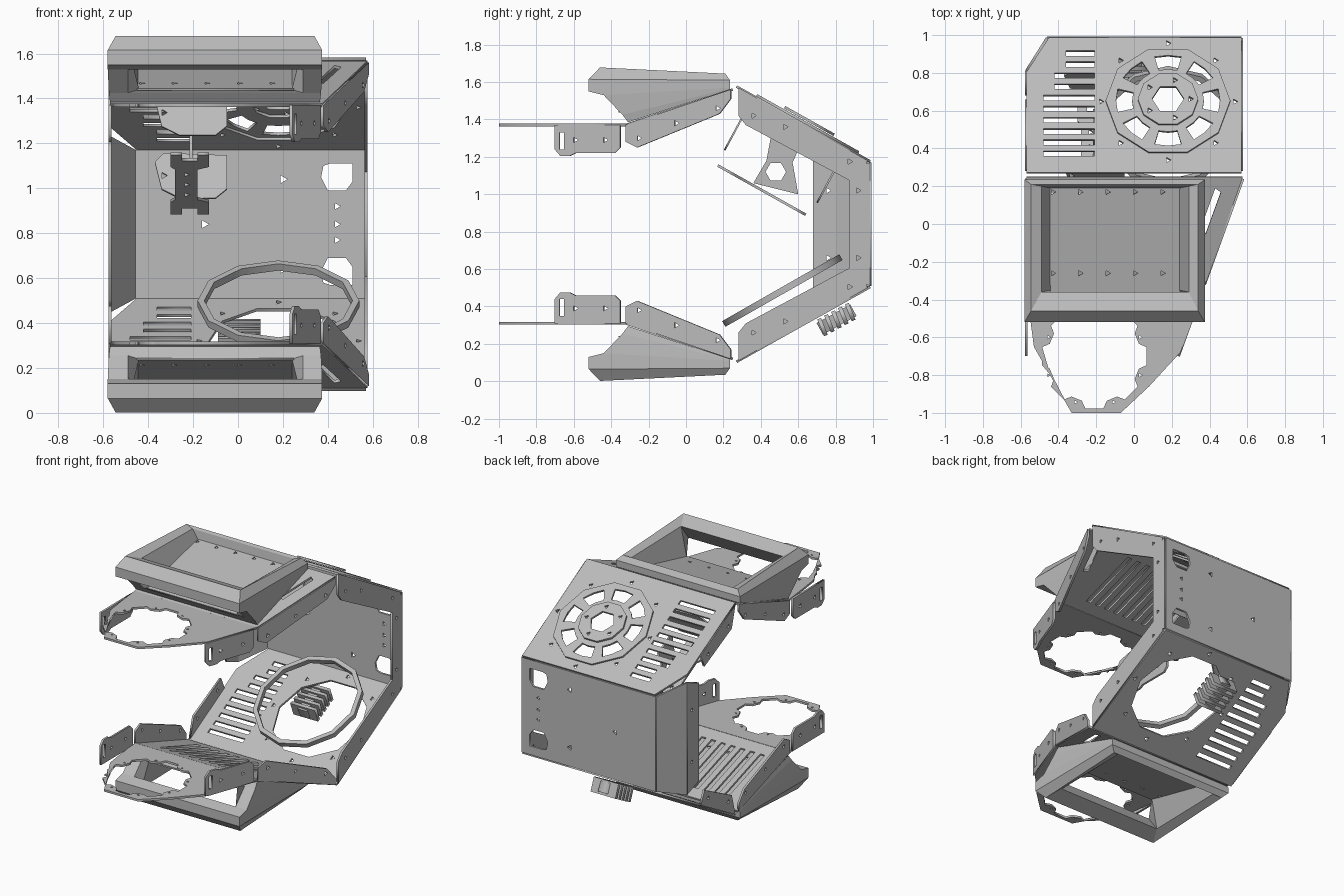
import bpy, bmesh
from math import sin, cos, pi, radians
from mathutils import Matrix, Vector

cube = bpy.data.objects.get("Cube")
if cube:
    bpy.data.objects.remove(cube)

steel = bpy.data.materials.new("grey steel")
steel.use_nodes = True
grey = (.5, .5, .5, 1)
steel.diffuse_color = grey
steel.node_tree.nodes["Principled BSDF"].inputs["Base Color"].default_value = grey

MID = Matrix.Identity(4)
FLIP = Matrix.Translation((0, 0, 1.68)) @ Matrix.Scale(-1, 4, (0, 0, 1))
SQUASH = .87            # plan foreshortening on the sloped panels


def finish(name, mesh, place):
    mesh.transform(place)
    bm = bmesh.new()
    bm.from_mesh(mesh)
    bmesh.ops.remove_doubles(bm, verts=bm.verts, dist=.0002)
    bmesh.ops.recalc_face_normals(bm, faces=bm.faces)
    bm.to_mesh(mesh)
    bm.free()
    mesh.materials.clear()
    mesh.materials.append(steel)
    obj = bpy.data.objects.new(name, mesh)
    bpy.context.collection.objects.link(obj)
    return obj


def plate(name, outline, holes, origin, u, v, flip=MID, thick=.014):
    """Sheet cut from a 2D outline with holes, laid on the plane origin + a*u + b*v."""
    curve = bpy.data.curves.new(name, "CURVE")
    curve.dimensions = "2D"
    curve.fill_mode = "BOTH"
    curve.extrude = thick / 2
    for loop in [outline] + holes:
        spline = curve.splines.new("POLY")
        spline.points.add(len(loop) - 1)
        for point, (a, b) in zip(spline.points, loop):
            point.co = (a, b, 0, 1)
        spline.use_cyclic_u = True
    temp = bpy.data.objects.new("temp", curve)
    mesh = bpy.data.meshes.new_from_object(temp)
    bpy.data.objects.remove(temp)
    u, v = Vector(u), Vector(v)
    n = u.cross(v).normalized()
    basis = Matrix((u, v, n)).transposed().to_4x4()
    return finish(name, mesh, flip @ Matrix.Translation(origin) @ basis)


def ring(x, y, r, n=10, squash=1, turn=0):
    return [(x + r * cos(turn + 2 * pi * i / n), y + squash * r * sin(turn + 2 * pi * i / n))
            for i in range(n)]


def dot(x, y, r=.016):
    return ring(x, y, r, 3)


def box(x0, x1, y0, y1):
    return [(x0, y0), (x1, y0), (x1, y1), (x0, y1)]


def sector(x, y, r0, r1, mid, half, squash):
    steps = (-half, 0, half)
    arc = [(r1, mid + s) for s in steps] + [(r0, mid - s) for s in steps]
    return [(x + r * cos(a), y + squash * r * sin(a)) for r, a in arc]


X, Y, Z = (1, 0, 0), (0, 1, 0), (0, 0, 1)
SLANT = (.363, 1, 0)                # right edge narrowing toward the front
SLANT_AT = (.49, 0, 0)
LEFT, RIGHT = (-.57, 0, 0), (.57, 0, 0)
FAN = (.18, .645)


def back_slope(lift=0):
    return dict(origin=(0, .28 + lift * .49, 1.57 + lift * SQUASH), u=X, v=(0, 1, -.56))


def on_slope(points):
    return [(x, y - .28) for x, y in points]


# Back wall with corner bend and edge flanges
windows = [[(.38, z + s * .05), (.41, z + s * .06), (.51, z + s * .06), (.51, z - s * .02),
            (.48, z - s * .06), (.4, z - s * .06), (.37, z)] for z, s in ((1.05, 1), (.63, -1))]
dots = [dot(.44, z) for z in (.77, .84, .92)] + [dot(.2, 1.04, .02), dot(.2, .64, .02), dot(-.15, .84, .02)]
plate("back_wall", box(-.46, .57, .51, 1.17), windows + dots, (0, .985, 0), X, Z)
plate("back_corner_bend", [(-.57, .45), (-.46, .51), (-.46, 1.17), (-.57, 1.23)], [],
      (0, .985 + .46 * 1.59, 0), (1, 1.59, 0), Z)
plate("back_left_lip", [(.68, .5), (.81, .45), (.81, 1.23), (.68, 1.18)],
      [dot(.76, 1.02), dot(.76, .66)], LEFT, Y, Z)
plate("back_right_flange", [(.875, .55), (.985, .51), (.985, 1.17), (.875, 1.13)],
      [dot(.92, 1.02), dot(.92, .66)], RIGHT, Y, Z)


def pod(name, flip):
    """Hollow hood: rings of four corners joined into walls, open on top and in front."""
    rows = [(-.57, .365, -.31, .23, 1.385, 1.56),
            (-.575, .37, -.34, .235, 1.425, 1.565),
            (-.58, .375, -.44, .235, 1.53, 1.57),
            (-.58, .375, -.52, .235, 1.55, 1.58),
            (-.58, .375, -.52, .235, 1.615, 1.61),
            (-.545, .34, -.46, .21, 1.678, 1.645),
            (-.49, .29, -.36, .2, 1.64, 1.63),
            (-.44, .24, -.35, .19, 1.44, 1.57)]
    bm = bmesh.new()
    rings = []
    for x0, x1, yf, yb, zf, zb in rows:
        rings.append([bm.verts.new(p) for p in
                      ((x0, yf, zf), (x1, yf, zf), (x1, yb, zb), (x0, yb, zb))])
    for row, (low, high) in enumerate(zip(rings, rings[1:])):
        for i in range(4):
            if i or row not in (1, 6):
                j = (i + 1) % 4
                bm.faces.new((low[i], low[j], high[j], high[i]))
    # Front opening with its jambs
    sill, brow, lip, floor = rings[1], rings[2], rings[6], rings[7]
    jamb = []
    for side, x in enumerate((-.49, .29)):
        low = bm.verts.new((x, sill[0].co.y, sill[0].co.z))
        high = bm.verts.new((x, brow[0].co.y, brow[0].co.z))
        bm.faces.new((sill[side], low, high, brow[side]))
        bm.faces.new((low, high, lip[side], floor[side]))
        jamb.append((low, high))
    bm.faces.new((jamb[0][1], jamb[1][1], lip[1], lip[0]))
    bm.faces.new((jamb[0][0], jamb[1][0], floor[1], floor[0]))
    mesh = bpy.data.meshes.new(name)
    bm.to_mesh(mesh)
    bm.free()
    finish(name, mesh, flip)


# Upper half and its mirrored lower half
for half, flip in (("upper", MID), ("lower", FLIP)):
    # Sloped rear panel with vents and fan hole
    vents = []
    for i in range(10):
        start = -.48 if i < 6 else -.42 if i < 8 else -.36
        y = .37 + i * .059
        vents.append(box(start, -.21, y - .014, y + .014))
    bolts = [dot(x, y) for x, y in ring(*FAN, .355, 8, SQUASH)]
    cuts = vents + bolts + [ring(*FAN, .31, 10, SQUASH)]
    outline = [(-.57, .27), (.57, .27), (.57, .985), (-.45, .985), (-.57, .8)]
    plate(half + "_rear_panel", on_slope(outline), [on_slope(c) for c in cuts], flip=flip, **back_slope())
    rear_flange = [(.28, 1.57), (.97, 1.18), (.93, 1.06), (.9, 1.06), (.32, 1.37), (.28, 1.42)]
    plate(half + "_rear_right_flange", rear_flange,
          [dot(.36, 1.42), dot(.53, 1.36), dot(.875, 1.175)], RIGHT, Y, Z, flip)
    plate(half + "_rear_left_flange", [(.28, 1.57), (.66, 1.36), (.62, 1.27), (.32, 1.42)],
          [dot(.36, 1.45), dot(.58, 1.34)], LEFT, Y, Z, flip)

    # Sloped front panel with long vents
    slots = [box(-.44 + i * .075, -.405 + i * .075, -.24, .17) for i in range(9)]
    slots.append([(.35, -.03), (.38, -.05), (.46, .17), (.43, .19)])
    plate(half + "_front_panel", [(-.57, .25), (.575, .25), (.375, -.32), (-.57, -.32)], slots,
          (0, 0, 1.477), X, (0, 1, .333), flip)
    side = [(.24, 1.56), (-.32, 1.37), (-.32, 1.28), (-.26, 1.25), (.18, 1.43), (.24, 1.51)]
    tab = [(-.35, 1.37), (-.7, 1.37), (-.7, 1.24), (-.67, 1.205), (-.62, 1.205), (-.59, 1.22),
           (-.38, 1.22), (-.35, 1.25)]
    for edge, at, along in (("left", LEFT, Y), ("right", SLANT_AT, SLANT)):
        plate(half + "_front_flange_" + edge, side,
              [dot(-.25, 1.3), dot(-.05, 1.38), dot(.17, 1.46)], at, along, Z, flip)
        plate(half + "_tab_" + edge, tab,
              [box(-.675, -.65, 1.24, 1.33), dot(-.59, 1.29), dot(-.43, 1.29)], at, along, Z, flip)

    # Nose plate with scalloped opening
    cx, cy = -.21, -.7
    scallop, pins = [], []
    for i in range(8):
        a = radians(22.5 + 45 * i)
        for r, d in ((.28, -.22), (.245, -.12), (.245, .12), (.28, .22)):
            scallop.append((cx + r * cos(a + d), cy + r * sin(a + d)))
        pins.append(dot(cx + .263 * cos(a), cy + .263 * sin(a), .011))
    nose = [(-.57, -.32), (.375, -.32), (.245, -.68), (.08, -.86), (-.07, -1), (-.33, -1),
            (-.53, -.65), (-.55, -.5)]
    plate(half + "_nose_plate", nose, [scallop] + pins, (0, 0, 1.37), X, Y, flip)

    # Hood and its floor
    pod(half + "_hood", flip)
    plate(half + "_hood_floor", box(-.45, .25, -.36, .2),
          [dot(-.43 + i * .145, y) for i in range(5) for y in (.17, -.26)],
          (0, 0, 1.525), X, (0, 1, .236), flip, .008)

# Fan grille and hub on the upper rear panel
wedges = [sector(*FAN, .19, .275, i * pi / 4, .26, SQUASH) for i in range(8)]
plate("fan_grille", on_slope(ring(*FAN, .33, 10, SQUASH)),
      [on_slope(w) for w in wedges + [ring(*FAN, .12, 10, SQUASH)]], **back_slope(.012))
plate("fan_hub", on_slope(ring(*FAN, .16, 10, SQUASH)),
      [on_slope(ring(*FAN, .085, 6, SQUASH))]
      + [on_slope(dot(x, y)) for x, y in ring(*FAN, .12, 5, SQUASH)], **back_slope(.03))

# Loose fan ring above the lower rear panel
plate("fan_ring", ring(.18, 0, .36, 12, SQUASH), [ring(.18, 0, .33, 12, SQUASH)],
      (0, .515, .485), X, (0, 1, .57), thick=.035)

# Inner hanging bracket: web, hooked base and end lugs
plate("bracket_web", [(.46, 1.34), (.61, 1.26), (.57, 1.17), (.6, 1.0), (.36, 1.06), (.43, 1.18)],
      [ring(.48, 1.12, .055, 6)], (-.21, 0, 0), Y, Z)
hook = [(-.3, -.235), (-.25, -.235), (-.25, -.19), (-.18, -.19), (-.18, -.235), (-.13, -.235),
        (-.13, -.14), (-.18, -.12), (-.18, .12), (-.13, .14), (-.13, .235), (-.18, .235),
        (-.18, .19), (-.25, .19), (-.25, .235), (-.3, .235), (-.3, .14), (-.28, .12),
        (-.28, -.12), (-.3, -.14)]
plate("bracket_base", hook, [dot(-.23, y) for y in (-.08, 0, .08)],
      (0, .405, 1.022), X, (0, 1, -.56))
lug = [(-.37, .06), (-.34, -.06), (-.26, -.1), (-.1, -.1), (-.05, -.06), (-.05, .09), (-.33, .1)]
for label, y, z in (("front", .26, 1.335), ("rear", .755, 1.055)):
    plate("bracket_lug_" + label, lug, [dot(-.33, 0)], (0, y, z), X, (0, .54, 1), thick=.01)

# Small ribbed block below the lower fan hole
for i in range(5):
    y = .73 + i * .037
    plate("block_rib", box(-.09, .1, -.045, .045), [], (0, y, .29 + i * .02), X, (0, -.4, 1), thick=.022)
plate("block_spine", box(-.03, .04, -.09, .09), [], (0, .805, .33), X, (0, 1, .55), thick=.07)
